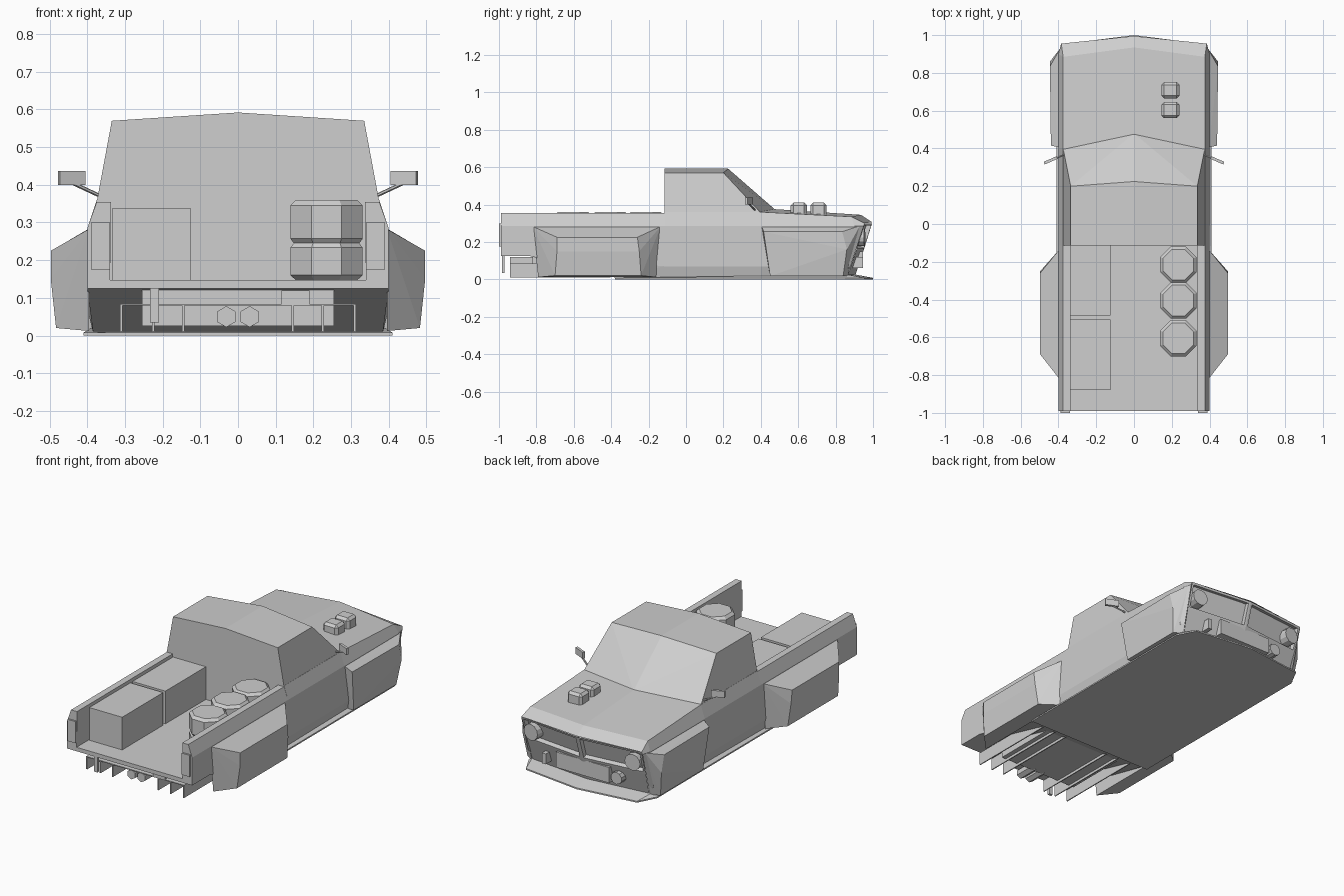
import bpy, bmesh, math
from mathutils import Vector, Matrix

cube = bpy.data.objects.get("Cube")
if cube:
    bpy.data.objects.remove(cube)

grey = bpy.data.materials.new("primer_grey")
grey.use_nodes = True
grey.diffuse_color = (0.62, 0.62, 0.62, 1)
grey.node_tree.nodes["Principled BSDF"].inputs["Base Color"].default_value = (0.62, 0.62, 0.62, 1)


def finish(name, bm):
    bmesh.ops.recalc_face_normals(bm, faces=bm.faces)
    mesh = bpy.data.meshes.new(name)
    bm.to_mesh(mesh)
    bm.free()
    mesh.materials.append(grey)
    obj = bpy.data.objects.new(name, mesh)
    bpy.context.collection.objects.link(obj)
    return obj


def both(points):
    """Points together with their mirror images across x = 0."""
    return points + [(-x, y, z) for x, y, z in points if x]


def hull(name, points):
    bm = bmesh.new()
    for p in points:
        bm.verts.new(p)
    bmesh.ops.convex_hull(bm, input=bm.verts)
    bmesh.ops.dissolve_limit(bm, angle_limit=0.02, verts=bm.verts, edges=bm.edges)
    return finish(name, bm)


def box(name, x, y, z, bevel=0):
    bm = bmesh.new()
    bmesh.ops.create_cube(bm, size=1)
    for v in bm.verts:
        v.co = [sum(r) / 2 + c * (r[1] - r[0]) for r, c in zip((x, y, z), v.co)]
    if bevel:
        bmesh.ops.bevel(bm, geom=bm.edges[:], offset=bevel, segments=1, affect='EDGES')
    return finish(name, bm)


def rod(name, a, b, radius, sides):
    a, b = Vector(a), Vector(b)
    bm = bmesh.new()
    turn = (b - a).to_track_quat('Z', 'Y').to_matrix().to_4x4()
    bmesh.ops.create_cone(bm, cap_ends=True, segments=sides, radius1=radius, radius2=radius,
                          depth=(b - a).length, matrix=Matrix.Translation((a + b) / 2) @ turn)
    return finish(name, bm)


def extrude_y(name, profile, y0, y1):
    bm = bmesh.new()
    rings = [[bm.verts.new((x, y, z)) for x, z in profile] for y in (y0, y1)]
    n = len(profile)
    for i in range(n):
        j = (i + 1) % n
        bm.faces.new((rings[0][i], rings[0][j], rings[1][j], rings[1][i]))
    for r in rings:
        bm.faces.new(r)
    return finish(name, bm)


# Front body: lofted half sections, mirrored, open at the nose
sections = [
    [(0, -.115, .01), (.385, -.115, .01), (.40, -.115, .07), (.40, -.115, .285), (.375, -.115, .36), (0, -.115, .36)],
    [(0, .40, .01), (.385, .40, .01), (.40, .40, .07), (.40, .40, .285), (.375, .40, .36), (0, .48, .375)],
    [(0, .90, .02), (.38, .86, .02), (.40, .87, .07), (.40, .90, .285), (.375, .885, .335), (0, .935, .345)],
    [(0, .905, .02), (.37, .865, .02), (.375, .88, .07), (.387, .95, .285), (.385, .955, .30), (0, .995, .305)],
]
bm = bmesh.new()
for side in (1, -1):
    rings = [[bm.verts.new((side * x, y, z)) for x, y, z in s] for s in sections]
    for a, b in zip(rings, rings[1:]):
        for i in range(len(a) - 1):
            bm.faces.new((a[i], a[i + 1], b[i + 1], b[i]))
    bm.faces.new(rings[0])
bmesh.ops.remove_doubles(bm, verts=bm.verts, dist=.0005)
finish("front_body", bm)

# Nose panel with two recessed grille bays
bm = bmesh.new()
rows = [(.385, .955, .995, .30), (.38, .91, .95, .155), (.37, .865, .905, .02)]
grid = [[bm.verts.new(p) for p in ((-w, ys, z), (0, yc, z), (w, ys, z))] for w, ys, yc, z in rows]
bays = []
for r in range(2):
    for c in range(2):
        f = bm.faces.new((grid[r][c], grid[r + 1][c], grid[r + 1][c + 1], grid[r][c + 1]))
        if r == 0:
            bays.append(f)
bm.normal_update()
for f in bays:
    if f.normal.y < 0:
        f.normal_flip()
bmesh.ops.inset_individual(bm, faces=bays, thickness=.018, depth=0)
bmesh.ops.inset_individual(bm, faces=bays, thickness=.003, depth=-.025)
finish("nose_panel", bm)
for s, side in ((1, "left"), (-1, "right")):
    rod(side + "_headlamp", (s * .32, .90, .225), (s * .325, .955, .225), .047, 12)
box("front_plate_box", (-.17, .17), (.86, .945), (.06, .15))
rod("fog_lamp", (-.215, .88, .10), (-.215, .945, .10), .035, 10)
box("front_tow_hook", (.235, .26), (.87, .945), (.06, .12))

# Cab with a peaked roof and raked windscreen
hull("cab", both([(.375, -.115, .355), (.375, .40, .355), (0, .48, .37),
                  (.335, -.115, .57), (0, -.115, .592), (.335, .20, .57), (0, .225, .592)]))

# Flat floor pan and front splitter
hull("floor_pan", both([(x, y, z) for x, y in ((.41, -.38), (.41, .85), (.355, .955), (0, 1.0))
                        for z in (0, .008)] + [(.38, .865, .025), (0, .91, .025)]))

# Load bed
extrude_y("bed_floor", [(-.39, .125), (.39, .125), (.39, .148), (-.39, .148)], -.99, -.115)
for s, side in ((1, "left"), (-1, "right")):
    wall = [(.34, .125), (.40, .125), (.40, .285), (.375, .355), (.337, .355)]
    extrude_y(side + "_bed_wall", [(s * x, z) for x, z in wall], -.99, -.11)
    box(side + "_tail_lamp", sorted((s * .34, s * .39)), (-1.0, -.985), (.175, .30))
hull("rear_underbody", both([(.385, -.115, .01), (.385, -.38, .01), (.40, -.115, .07),
                             (.40, -.84, .126), (.40, -.115, .126)]))

# Fenders and mirrors on both sides
rear_outer = [(.497, -.69, .225), (.497, -.26, .225), (.497, -.69, .15), (.497, -.25, .15),
              (.483, -.70, .02), (.483, -.24, .02)]
rear_inner = [(.395, -.82, .283), (.395, -.135, .283), (.395, -.79, .012), (.395, -.16, .012)]
front_fender = [(.395, .405, .283), (.39, .93, .287), (.44, .415, .255), (.445, .835, .255),
                (.445, .86, .16), (.425, .84, .017), (.425, .45, .017),
                (.38, .45, .017), (.38, .865, .017)]
mirror = [(x + dx, y + dy, z) for x, y in ((.405, .345), (.473, .315))
          for dx, dy in ((0, 0), (.005, .014)) for z in (.40, .437)]
for s, side in ((1, "left"), (-1, "right")):
    for part, pts in (("rear_fender", rear_outer + rear_inner),
                      ("front_fender", front_fender), ("mirror", mirror)):
        hull(side + "_" + part, [(s * x, y, z) for x, y, z in pts])
    rod(side + "_mirror_stalk", (s * .365, .37, .37), (s * .44, .335, .405), .005, 6)

# Cargo boxes
for name, y in (("front_cargo_box", (-.485, -.115)), ("rear_cargo_box", (-.88, -.505))):
    box(name, (-.335, -.125), y, (.147, .337))

# Barrels: two stacked chamfered octagonal halves each
for n, y in enumerate((-.215, -.405, -.605)):
    bm = bmesh.new()
    levels = [(.147, .088), (.16, .104), (.233, .104), (.245, .094), (.257, .104), (.345, .104), (.36, .088)]
    rings = []
    for z, r in levels:
        angles = [math.pi / 8 + k * math.pi / 4 for k in range(8)]
        rings.append([bm.verts.new((.235 + r * math.cos(a), y + r * math.sin(a), z)) for a in angles])
    for a, b in zip(rings, rings[1:]):
        for k in range(8):
            bm.faces.new((a[k], a[(k + 1) % 8], b[(k + 1) % 8], b[k]))
    bm.faces.new(rings[0])
    bm.faces.new(rings[-1])
    finish("barrel_%d" % (n + 1), bm)

# Hood intakes
for name, y in (("front_hood_intake", .708), ("rear_hood_intake", .603)):
    box(name, (.145, .24), (y - .043, y + .043), (.33, .41), .014)

# Rear diffuser, exhausts and towing gear
box("diffuser_core", (-.255, .255), (-.82, -.38), (.025, .126))
box("diffuser_shelf", (-.312, .312), (-.94, -.60), (.079, .084))
for n, x in enumerate((-.31, -.225, -.145, .145, .225, .31)):
    hull("diffuser_fin_%d" % (n + 1), [(x + d, y, z) for d in (-.003, .003)
         for y, z in ((-.94, .01), (-.94, .084), (-.40, .01), (-.60, .084))])
for x, side in ((.031, "left"), (-.031, "right")):
    rod(side + "_exhaust", (x, -.93, .05), (x, -.80, .05), .028, 6).data.update()
box("rear_tow_hook", (-.233, -.21), (-.985, -.97), (.035, .126))
box("hitch_block", (.115, .19), (-.94, -.80), (.083, .12))
